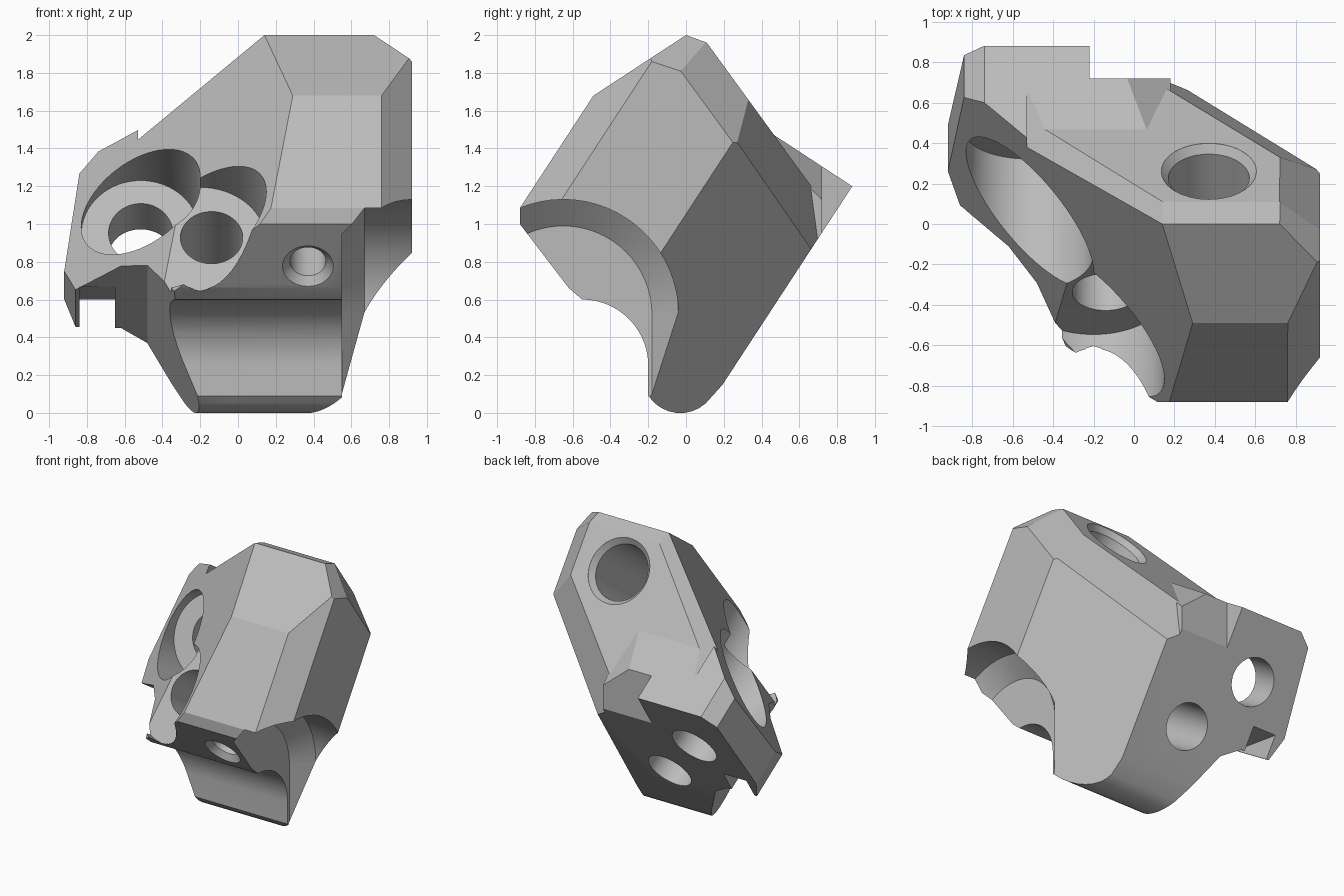
import bpy, bmesh, math
from mathutils import Matrix, Vector

if "Cube" in bpy.data.objects:
    bpy.data.objects.remove(bpy.data.objects["Cube"], do_unlink=True)

grey = bpy.data.materials.new("plain grey")
grey.use_nodes = True
grey.diffuse_color = (0.5, 0.5, 0.5, 1)
grey.node_tree.nodes["Principled BSDF"].inputs["Base Color"].default_value = (0.5, 0.5, 0.5, 1)

# The block is drawn on a tilted plane: local x, local up, local forward
TILT = Matrix.Rotation(math.radians(56.8), 4, "X")
FORWARD = (TILT @ Vector((0, 0, 1))).to_tuple()
BACK = -0.08


def finish(bm, name):
    bmesh.ops.remove_doubles(bm, verts=bm.verts[:], dist=1e-5)
    bmesh.ops.recalc_face_normals(bm, faces=bm.faces)
    mesh = bpy.data.meshes.new(name)
    bm.to_mesh(mesh)
    bm.free()
    obj = bpy.data.objects.new(name, mesh)
    bpy.context.collection.objects.link(obj)
    mesh.materials.append(grey)
    return obj


def prism(outline, low, high, matrix):
    """Extrude a flat outline between two heights."""
    bm = bmesh.new()
    rings = [[bm.verts.new(matrix @ Vector((a, b, h))) for a, b in outline] for h in (low, high)]
    bm.faces.new(rings[0])
    bm.faces.new(rings[1])
    for i in range(len(outline)):
        j = (i + 1) % len(outline)
        bm.faces.new((rings[0][i], rings[0][j], rings[1][j], rings[1][i]))
    bmesh.ops.recalc_face_normals(bm, faces=bm.faces)
    return bm


def trim(bm, planes):
    """Slice away everything outside each plane and cap the opening."""
    for point, normal in planes:
        bmesh.ops.bisect_plane(bm, geom=bm.verts[:] + bm.edges[:] + bm.faces[:], dist=1e-5,
                               plane_co=point, plane_no=normal, clear_outer=True)
        bmesh.ops.holes_fill(bm, edges=bm.edges[:], sides=0)


def lathe(name, profile, origin, axis, sides=64):
    """Closed turned solid from (radius, height) pairs."""
    turn = Vector(axis).to_track_quat("Z", "Y").to_matrix().to_4x4()
    place = Matrix.Translation(origin) @ turn
    bm = bmesh.new()
    rings = []
    for r, h in profile:
        rings.append([bm.verts.new(place @ Vector((r * math.cos(t), r * math.sin(t), h)))
                      for t in (math.tau * i / sides for i in range(sides))])
    for a, b in zip(rings, rings[1:]):
        for i in range(sides):
            j = (i + 1) % sides
            bm.faces.new((a[i], a[j], b[j], b[i]))
    bm.faces.new(rings[0])
    bm.faces.new(rings[-1])
    return finish(bm, name)


def combine(target, other, operation):
    other.hide_render = True
    mod = target.modifiers.new(operation, "BOOLEAN")
    mod.operation, mod.solver, mod.object = operation, "EXACT", other
    mod.use_hole_tolerant = True
    bpy.context.view_layer.objects.active = target
    bpy.ops.object.modifier_apply(modifier=mod.name)
    bpy.data.objects.remove(other, do_unlink=True)


# Left edge shared by block and flange
left_edge = [(-0.13, -0.2), (-0.27, 0.076), (-0.48, 0.494), (-0.62, 0.59),
             (-0.86, 0.596), (-0.92, 0.77), (-0.84, 1.402), (-0.74, 1.486)]

# Faces shared by both solids: the slanted left face and the rounded foot
shared = [((0.14, 0, 2), (-0.70, -0.53, 0.483))]
for degrees in range(-48, 51, 12):
    n = Vector((0, math.sin(math.radians(degrees)), -math.cos(math.radians(degrees))))
    shared.append((Vector((0, -0.03, 0.2)) + 0.2 * n, n))

# Faces of the main block
block_faces = shared + [
    ((0, -0.49, 1.68), FORWARD),                       # front
    ((0, 0, 2), (0, -0.547, 0.837)),                   # upper front
    ((0, 0, 2), (0, 0.34, 0.94)),                      # crest
    ((0, 0.11, 1.96), (0, 0.81, 0.59)),                # upper back
    ((0.14, 0, 2), (-0.50, 0.30, 0.81)),               # upper left bevel
    ((0.92, 0, 1), (1, 0, 0)),                         # side
    ((0.76, -0.49, 1.68), (0.707, -0.592, 0.387)),     # front side bevel
    ((0.72, 0, 2), (0.69, 0.23, 0.69)),                # crest corner
    ((0.72, 0.11, 1.96), (0.707, 0.57, 0.417)),        # upper side bevel
    ((0.92, 0.26, 1.45), (0.707, 0.592, -0.387)),      # rear side
    ((0.72, 0.33, 1.66), (0.44, 0.89, 0.12)),          # rear strip
]

bm = prism(left_edge + [(-0.74, 2.4), (1.2, 2.4), (1.2, -0.2)], BACK, 1.8, TILT)
trim(bm, block_faces)
body = finish(bm, "bracket_body")

# Flange with a sloping shoulder on its inner end and a bevelled top corner
bm = prism(left_edge + [(0.18, 1.486), (0.18, -0.2)], BACK, 1.2, TILT)
trim(bm, shared + [((0.07, 0.44, 1.49), (0.51, 0.60, 0.62))])
flange = finish(bm, "flange")
bm = prism([(-0.53, -0.3), (0.3, -0.3), (0.3, 0.65), (-0.53, 0.65)], 1, 2.3, Matrix())
trim(bm, [((0.14, 0, 2), (0.50, -0.30, -0.81))])
combine(flange, finish(bm, "flange_bevel"), "DIFFERENCE")
combine(body, flange, "UNION")

# Slanted undercut below the flange, swept along x
along_x = Matrix(((0, 0, 1, 0), (1, 0, 0, 0), (0, 1, 0, 0), (0, 0, 0, 1)))
undercut = [(0.824, -0.2), (0.5, 0.52), (0.3, 0.52), (0.3, -0.2)]
combine(body, finish(prism(undercut, -0.84, -0.65, TILT @ along_x), "undercut"), "DIFFERENCE")

# Nose underside with round channel, swept along x
arc = [(-0.55 + 0.35 * math.cos(t), 0.25 + 0.35 * math.sin(t))
       for t in (math.pi / 2 * i / 20 for i in range(21))]
nose = arc + [(-0.62, 0.66), (-0.88, 1.0), (-0.88, 1.6), (-1.5, 1.6), (-1.5, -0.3), (-0.2, -0.3)]
combine(body, finish(prism(nose, -2, 2, along_x), "nose_cutter"), "DIFFERENCE")

# Flared round relief on the side of the nose, running straight down to the foot
combine(body, lathe("side_relief", [(0.47, 0.55), (0.61, 0.67), (0.61, 1.4)],
                    (0, -0.65, 0.52), (1, 0, 0)), "DIFFERENCE")
runout = [(0.55, -0.5), (0.55, -0.18), (0.67, -0.04), (1.2, -0.04), (1.2, -0.5)]
combine(body, finish(prism(runout, -0.1, 0.53, Matrix()), "relief_runout"), "DIFFERENCE")

# Two bolt holes through the back plate, each with a wide recess
for x, up, hole, floor, recess_x, recess_up, recess, lean in (
        (-0.515, 1.044, 0.17, 0.14, -0.515, 1.035, 0.315, -0.16),
        (-0.14, 0.592, 0.165, 0.79, -0.2, 0.56, 0.35, 0)):
    combine(body, lathe("bolt_hole", [(hole, -0.5), (hole, floor + 0.1)],
                        TILT @ Vector((x, up, 0)), FORWARD), "DIFFERENCE")
    combine(body, lathe("bolt_recess", [(recess, 0), (recess, 1.8)],
                        TILT @ Vector((recess_x, recess_up, floor)),
                        TILT @ Vector((0, lean, 1)) - TILT @ Vector((0, 0, 0))), "DIFFERENCE")

# Blind chamfered holes in the upper back and the nose
for origin, axis, rim, hole, depth in (((0.37, 0.26, 1.753), (0, 0.81, 0.59), 0.235, 0.2, 0.8),
                                       ((0.37, -0.71, 0.777), (0, -0.79, -0.61), 0.135, 0.095, 0.5)):
    steps = [(hole, -depth), (hole, -0.04), (rim, 0), (rim, 0.1)]
    combine(body, lathe("blind_hole", steps, origin, axis), "DIFFERENCE")

# Small notch at the back corner of the flange
notch = [(-0.22, 0.72), (1, 0.72), (1, 1.1), (-0.22, 1.1)]
combine(body, finish(prism(notch, 0.95, 1.6, Matrix()), "notch"), "DIFFERENCE")

bpy.ops.object.select_all(action="DESELECT")
body.select_set(True)
bpy.context.view_layer.objects.active = body
bpy.ops.object.shade_smooth_by_angle(angle=math.radians(20))
